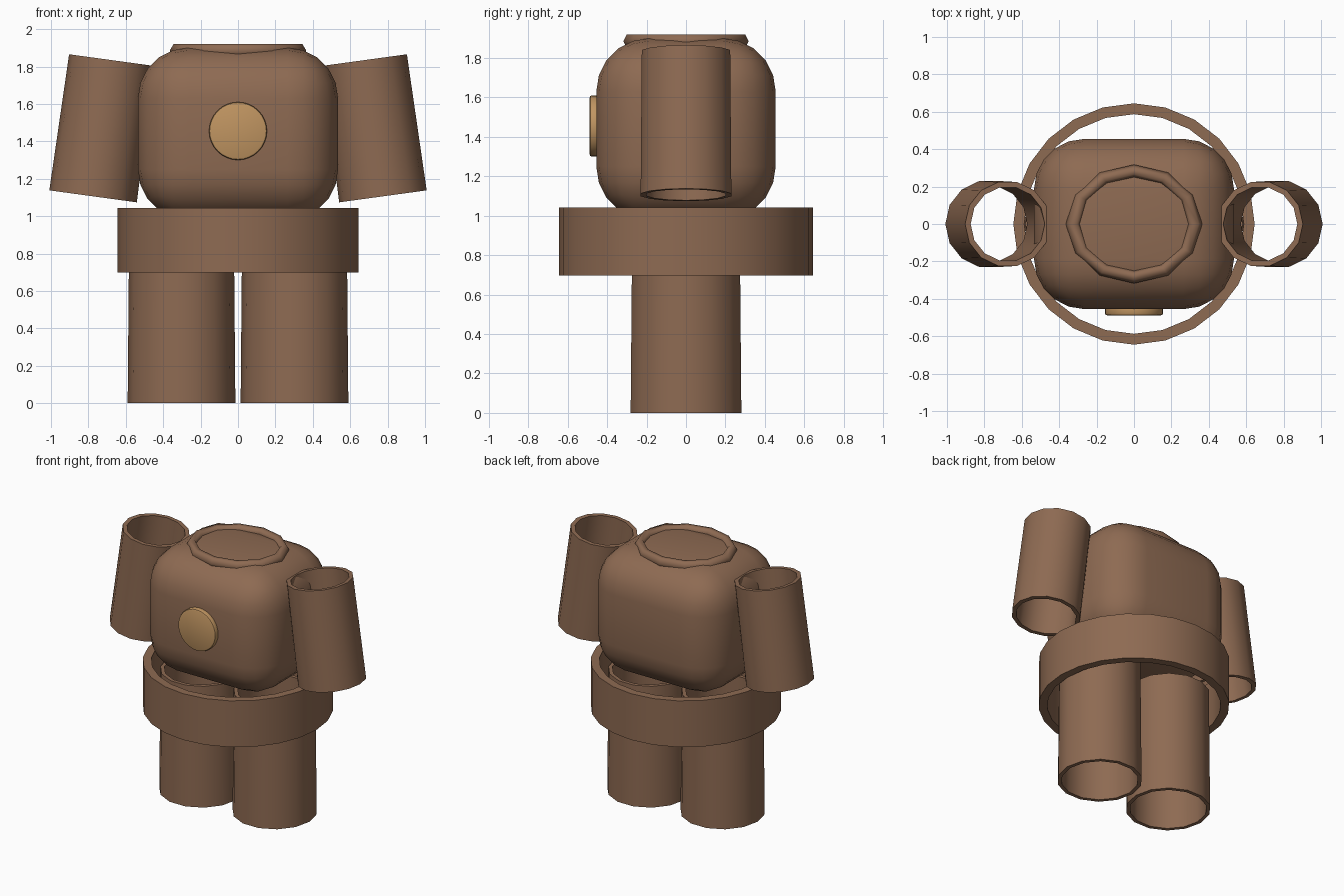
import bpy, bmesh, math

if "Cube" in bpy.data.objects:
    bpy.data.objects.remove(bpy.data.objects["Cube"])


def material(name, color):
    m = bpy.data.materials.new(name)
    m.diffuse_color = (*color, 1)
    m.use_nodes = True
    m.node_tree.nodes["Principled BSDF"].inputs["Base Color"].default_value = m.diffuse_color
    return m


BROWN = material("brown_leather", (0.27, 0.145, 0.085))
GOLD = material("gold_metal", (0.53, 0.30, 0.12))


def finish(obj, name, mat, angle=40):
    obj.name = name
    obj.data.materials.append(mat)
    bpy.ops.object.select_all(action='DESELECT')
    obj.select_set(True)
    bpy.context.view_layer.objects.active = obj
    bpy.ops.object.shade_smooth_by_angle(angle=math.radians(angle))
    return obj


def tube(name, r0, r1, height, wall, sides, loc, tilt=0):
    """Open thick-walled tube centred on loc, r0 at the bottom and r1 at the top."""
    bm = bmesh.new()
    h = height / 2
    profile = [(r0, -h), (r1, h), (r1 - wall, h), (r0 - wall, -h)]
    loops = []
    for r, z in profile:
        loops.append([bm.verts.new((r * math.cos(2 * math.pi * i / sides),
                                    r * math.sin(2 * math.pi * i / sides), z))
                      for i in range(sides)])
    for k in range(4):
        a, b = loops[k], loops[(k + 1) % 4]
        for i in range(sides):
            j = (i + 1) % sides
            bm.faces.new((a[i], a[j], b[j], b[i]))
    bmesh.ops.recalc_face_normals(bm, faces=bm.faces)
    me = bpy.data.meshes.new(name)
    bm.to_mesh(me)
    bm.free()
    obj = bpy.data.objects.new(name, me)
    bpy.context.collection.objects.link(obj)
    obj.location = loc
    obj.rotation_euler = (0, tilt, 0)
    return finish(obj, name, BROWN)


def bevel(obj, width, segments):
    mod = obj.modifiers.new("bevel", 'BEVEL')
    mod.width = width
    mod.segments = segments
    mod.limit_method = 'ANGLE'
    bpy.ops.object.modifier_apply(modifier=mod.name)


# Torso: heavily rounded box
bpy.ops.mesh.primitive_cube_add(size=1, location=(0, 0, 1.44))
torso = bpy.context.object
torso.scale = (1.07, 0.91, 0.92)
bpy.ops.object.transform_apply(location=False, rotation=False, scale=True)
bevel(torso, 0.27, 5)
finish(torso, "torso", BROWN)

# Collar: low-sided oval ring
bpy.ops.mesh.primitive_torus_add(major_segments=12, minor_segments=6,
                                 major_radius=0.325, minor_radius=0.04,
                                 location=(0, 0, 1.885))
collar = bpy.context.object
collar.scale = (1, 0.87, 1)
finish(collar, "collar", BROWN, 70)

# Chest disc
bpy.ops.mesh.primitive_cylinder_add(vertices=32, radius=0.155, depth=0.06,
                                    location=(0, -0.459, 1.455),
                                    rotation=(math.pi / 2, 0, 0))
disc = bpy.context.object
bevel(disc, 0.012, 2)
finish(disc, "chest_disc", GOLD)

# Waist band
tube("waist_band", 0.645, 0.645, 0.345, 0.058, 24, (0, 0, 0.87))

# Sleeves and legs, mirrored
for side, s in (("left", -1), ("right", 1)):
    tube(side + "_sleeve", 0.236, 0.23, 0.735, 0.03, 14,
         (s * 0.725, 0, 1.47), -s * math.radians(7.8))
    tube(side + "_leg", 0.288, 0.28, 0.9, 0.027, 14, (s * 0.302, 0, 0.45))
